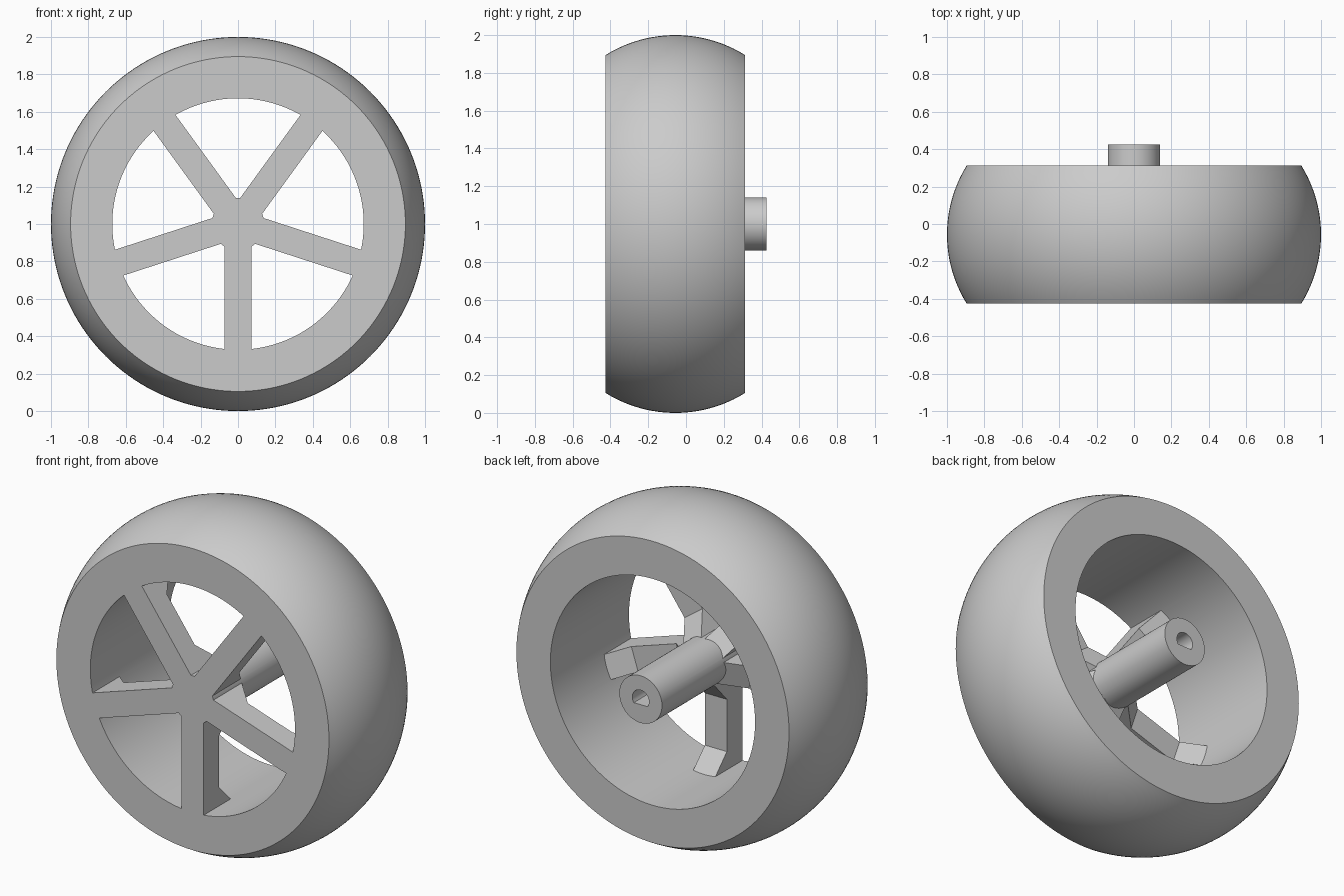
import bpy, bmesh
from math import sin, cos, tau, pi, radians, sqrt
from mathutils import Vector

if "Cube" in bpy.data.objects:
    bpy.data.objects.remove(bpy.data.objects["Cube"], do_unlink=True)

FRONT, BACK, TIP = -0.425, 0.312, 0.425   # wheel faces and hub end along y
AXLE = 1.0                                # height of the wheel axis
SEGMENTS = 160

grey = bpy.data.materials.new("plain_grey")
grey.use_nodes = True
grey.diffuse_color = (0.6, 0.6, 0.6, 1)
grey.node_tree.nodes["Principled BSDF"].inputs["Base Color"].default_value = (0.6, 0.6, 0.6, 1)


def finish(name, bm):
    bmesh.ops.recalc_face_normals(bm, faces=bm.faces)
    mesh = bpy.data.meshes.new(name)
    bm.to_mesh(mesh)
    bm.free()
    mesh.materials.append(grey)
    obj = bpy.data.objects.new(name, mesh)
    bpy.context.collection.objects.link(obj)
    return obj


def prism(name, points, direction):
    """Extrude a flat outline along a direction."""
    bm = bmesh.new()
    face = bm.faces.new([bm.verts.new(p) for p in points])
    new = bmesh.ops.extrude_face_region(bm, geom=[face], use_keep_orig=True)["geom"]
    bmesh.ops.translate(bm, vec=direction, verts=[v for v in new if isinstance(v, bmesh.types.BMVert)])
    return finish(name, bm)


def lathe(name, profile):
    """Revolve a closed (radius, y) profile about the axle."""
    bm = bmesh.new()
    rings = []
    for i in range(SEGMENTS):
        a = tau * i / SEGMENTS
        rings.append([bm.verts.new((r * sin(a), y, AXLE + r * cos(a))) for r, y in profile])
    n = len(profile)
    for i in range(SEGMENTS):
        p, q = rings[i - 1], rings[i]
        for j in range(n):
            bm.faces.new((p[j - 1], p[j], q[j], q[j - 1]))
    return finish(name, bm)


def combine(target, part, operation):
    mod = target.modifiers.new(operation.lower(), "BOOLEAN")
    mod.operation, mod.object, mod.solver = operation, part, "EXACT"
    bpy.context.view_layer.objects.active = target
    bpy.ops.object.modifier_apply(modifier=mod.name)
    bpy.data.objects.remove(part, do_unlink=True)


# Tyre: crowned tread around a straight bore
middle, half = (FRONT + BACK) / 2, (BACK - FRONT) / 2
drop = 0.105
crown = (half ** 2 + drop ** 2) / (2 * drop)
tread = []
for i in range(25):
    t = half * (2 * i / 24 - 1)
    y = FRONT if i == 0 else BACK if i == 24 else middle + t
    tread.append((1 - crown + sqrt(crown ** 2 - t ** 2), y))
wheel = lathe("wheel", [(0.672, FRONT)] + tread + [(0.672, BACK)])

# Hub with a D-shaped blind socket in its rear end
circle = [(0.14 * cos(tau * i / 64), FRONT, AXLE + 0.14 * sin(tau * i / 64)) for i in range(64)]
hub = prism("hub", circle, (0, TIP - FRONT, 0))
arc = [radians(-35 + 250 * i / 24) for i in range(25)]
socket = prism("hub_socket", [(0.055 * cos(a), 0.05, AXLE + 0.055 * sin(a)) for a in arc], (0, 0.5, 0))
combine(hub, socket, "DIFFERENCE")
combine(wheel, hub, "UNION")

# Five spokes, braced at hub and rim by sloping gussets
WIDTH, SPOKE_BACK = 0.145, -0.28
side = [(0.08, FRONT), (0.72, FRONT), (0.72, -0.14), (0.70, -0.14),
        (0.56, SPOKE_BACK), (0.25, SPOKE_BACK), (0.11, -0.15), (0.08, -0.15)]
for k in range(5):
    a = -pi / 2 + tau * k / 5
    out = Vector((cos(a), 0, sin(a)))
    across = Vector((-sin(a), 0, cos(a))) * WIDTH
    outline = [out * r + Vector((0, y, AXLE)) - across / 2 for r, y in side]
    combine(wheel, prism("spoke", outline, across), "UNION")

# Smooth the round surfaces, keep the edges crisp
bpy.ops.object.select_all(action="DESELECT")
wheel.select_set(True)
bpy.context.view_layer.objects.active = wheel
bpy.ops.object.shade_smooth_by_angle(angle=radians(25))
